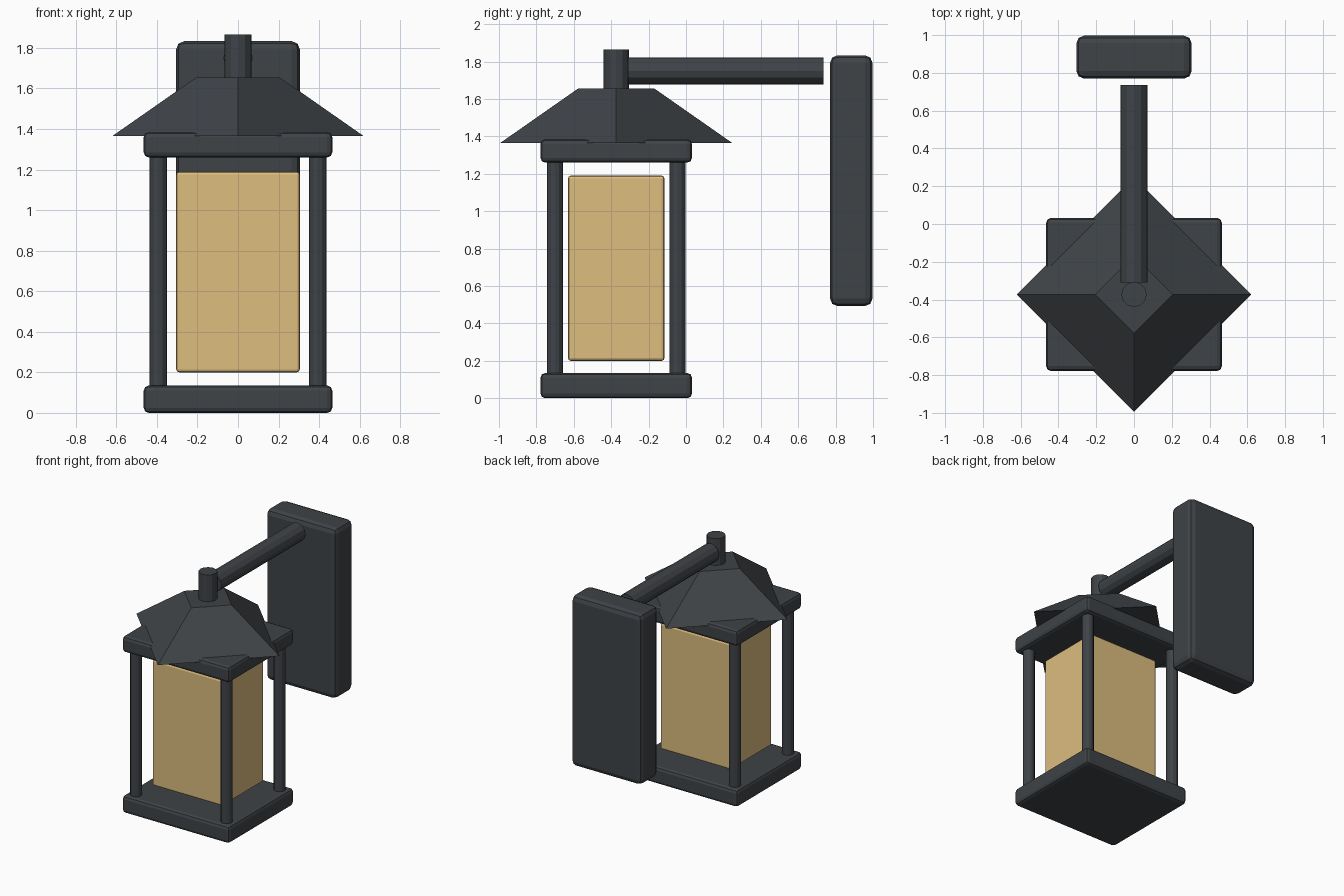
import bpy
from math import pi

if "Cube" in bpy.data.objects:
    bpy.data.objects.remove(bpy.data.objects["Cube"])


def material(name, color):
    m = bpy.data.materials.new(name)
    m.diffuse_color = color
    m.use_nodes = True
    m.node_tree.nodes["Principled BSDF"].inputs["Base Color"].default_value = m.diffuse_color
    return m


METAL = material("dark_metal", (0.05, 0.056, 0.063, 1))
AMBER = material("amber_glass", (0.72, 0.51, 0.21, 1))
CY = -0.373  # lantern axis


def box(name, lo, hi, bevel, mat=METAL):
    center = [(a + b) / 2 for a, b in zip(lo, hi)]
    bpy.ops.mesh.primitive_cube_add(size=1, location=center)
    ob = bpy.context.object
    ob.name = name
    ob.scale = [b - a for a, b in zip(lo, hi)]
    bpy.ops.object.transform_apply(location=False, rotation=False, scale=True)
    mod = ob.modifiers.new("bevel", 'BEVEL')
    mod.width = bevel
    mod.segments = 2
    ob.data.materials.append(mat)
    return ob


def rod(name, center, radius, length, rotation=(0, 0, 0)):
    bpy.ops.mesh.primitive_cylinder_add(vertices=12, radius=radius, depth=length,
                                        location=center, rotation=rotation)
    ob = bpy.context.object
    ob.name = name
    ob.data.materials.append(METAL)
    return ob


# Lantern base and top frame
box("base", (-0.465, CY - 0.405, 0), (0.465, CY + 0.405, 0.135), 0.025)
box("top_frame", (-0.465, CY - 0.405, 1.26), (0.465, CY + 0.405, 1.385), 0.025)

# Glass body
box("glass", (-0.305, CY - 0.258, 0.20), (0.305, CY + 0.258, 1.19), 0.015, AMBER)

# Four corner posts
for sx, side in ((-1, "left"), (1, "right")):
    for sy, end in ((-1, "front"), (1, "back")):
        rod(f"post_{end}_{side}", (sx * 0.393, CY + sy * 0.328, 0.6975), 0.043, 1.145)

# Four-sided roof, turned so its corners point along the axes
bpy.ops.mesh.primitive_cone_add(vertices=4, radius1=0.62, radius2=0.205, depth=0.29,
                                location=(0, CY, 1.51))
roof = bpy.context.object
roof.name = "roof"
roof.data.materials.append(METAL)

# Finial and horizontal arm
rod("finial", (0, CY, 1.755), 0.067, 0.22)
rod("arm", (0, 0.213, 1.75), 0.072, 1.045, (pi / 2, 0, 0))

# Wall plate
box("wall_plate", (-0.305, 0.77, 0.493), (0.305, 0.997, 1.833), 0.04)
